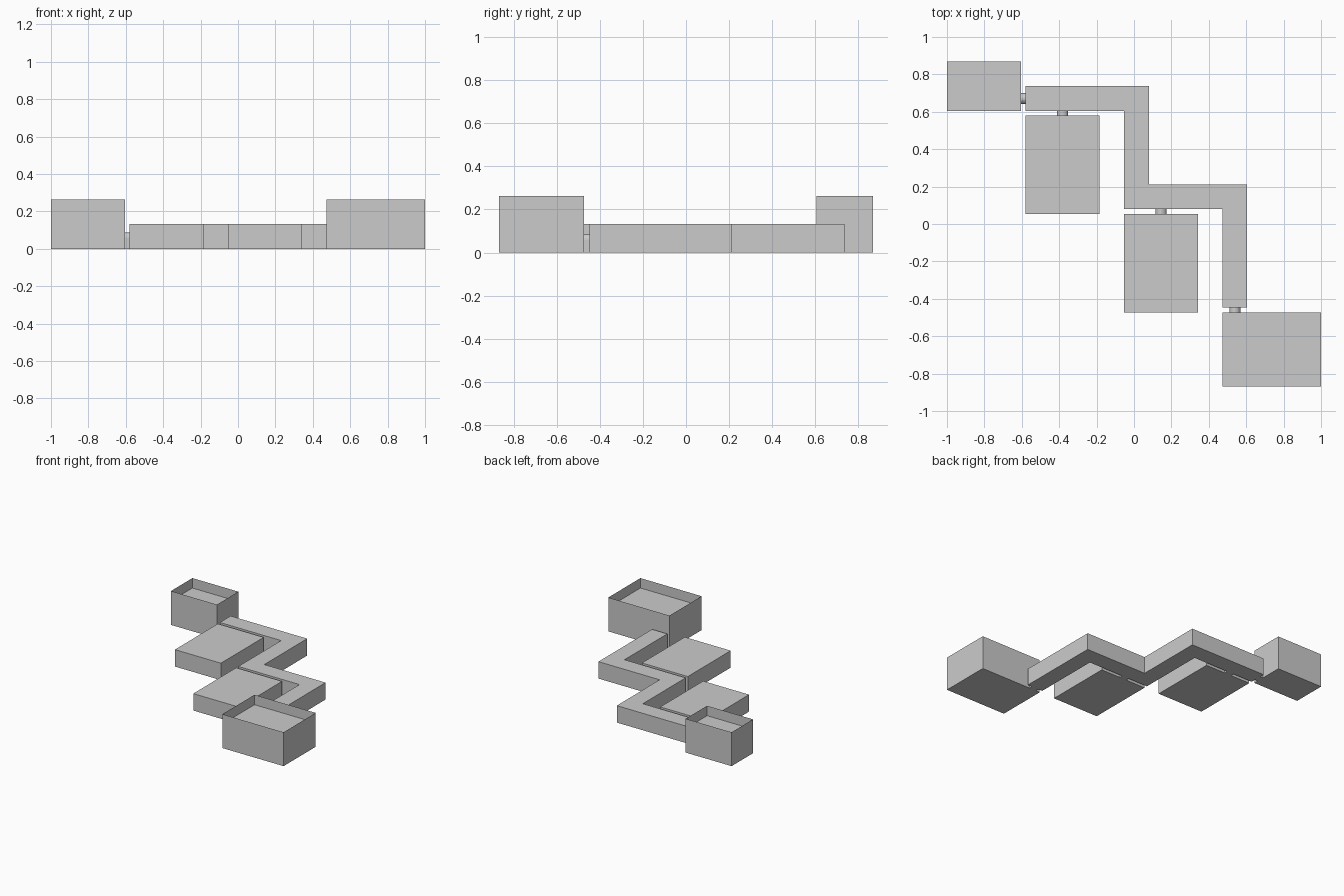
import bpy, bmesh, math

if "Cube" in bpy.data.objects:
    bpy.data.objects.remove(bpy.data.objects["Cube"])

U = 2 / 15.2          # one floor tile
GAP = 0.2 * U         # space between rooms and corridor
X0, Y0 = -1.0, -6.6 * U


def finish(name, bm):
    bmesh.ops.remove_doubles(bm, verts=bm.verts, dist=1e-5)
    me = bpy.data.meshes.new(name)
    bm.to_mesh(me)
    bm.free()
    ob = bpy.data.objects.new(name, me)
    bpy.context.collection.objects.link(ob)
    return ob


def prism(name, outline, height, ceiling=None):
    """Extruded floor plan; a ceiling below the height leaves thin walls above it."""
    bm = bmesh.new()
    base = bm.faces.new([bm.verts.new((x, y, 0)) for x, y in outline])
    ext = bmesh.ops.extrude_face_region(bm, geom=[base], use_keep_orig=True)["geom"]
    bmesh.ops.translate(bm, vec=(0, 0, height),
                        verts=[g for g in ext if isinstance(g, bmesh.types.BMVert)])
    bmesh.ops.recalc_face_normals(bm, faces=bm.faces)
    if ceiling:
        top = max(bm.faces, key=lambda f: f.calc_center_median().z)
        bmesh.ops.delete(bm, geom=[top], context='FACES_ONLY')
        bm.faces.new([bm.verts.new((x, y, ceiling)) for x, y in outline])
    return finish(name, bm)


def room(name, x, y, w, d, height, ceiling=None):
    return prism(name, [(x, y), (x + w, y), (x + w, y + d), (x, y + d)], height, ceiling)


def doorway(name, x, y, along_x=False):
    """Short round-topped passage bridging a gap, centred at x, y."""
    r, spring, n = 0.029, 0.058, 10
    prof = [(-r, 0), (r, 0)] + [(r * math.cos(math.pi * i / n),
                                 spring + r * math.sin(math.pi * i / n)) for i in range(n + 1)]
    bm = bmesh.new()
    rings = []
    for t in (-GAP / 2, GAP / 2):
        rings.append([bm.verts.new((x + t, y + a, z) if along_x else (x + a, y + t, z))
                      for a, z in prof])
    for i in range(len(prof)):
        j = (i + 1) % len(prof)
        bm.faces.new((rings[0][i], rings[0][j], rings[1][j], rings[1][i]))
    for ring in rings:
        bm.faces.new(ring)
    bmesh.ops.recalc_face_normals(bm, faces=bm.faces)
    return finish(name, bm)


# Stepped corridor, two identical L runs
cx, cy = X0 + 3 * U + GAP, -Y0 - 2 * U     # lower left corner of the first run
plan = [(0, 0), (4, 0), (4, -4), (8, -4), (8, -8), (9, -8), (9, -3), (5, -3), (5, 1), (0, 1)]
prism("corridor", [(cx + a * U, cy + b * U) for a, b in plan], U)

# Tall end rooms with walls above a lowered ceiling
room("entry_room", X0, cy, 3 * U, 2 * U, 2 * U, 0.186)
room("end_room", cx + 8 * U, Y0, 4 * U, 3 * U, 2 * U, 0.186)

# Low side rooms with doorways, one per run
for i in range(2):
    x, y = cx + 4 * U * i, cy - 4 * U * i
    room(f"side_room_{i + 1}", x, y - GAP - 4 * U, 3 * U, 4 * U, U)
    doorway(f"side_doorway_{i + 1}", x + 1.5 * U, y - GAP / 2)

# Doorways of the end rooms
doorway("entry_doorway", cx - GAP / 2, cy + U / 2, along_x=True)
doorway("end_doorway", cx + 8.5 * U, cy - 8 * U - GAP / 2)
